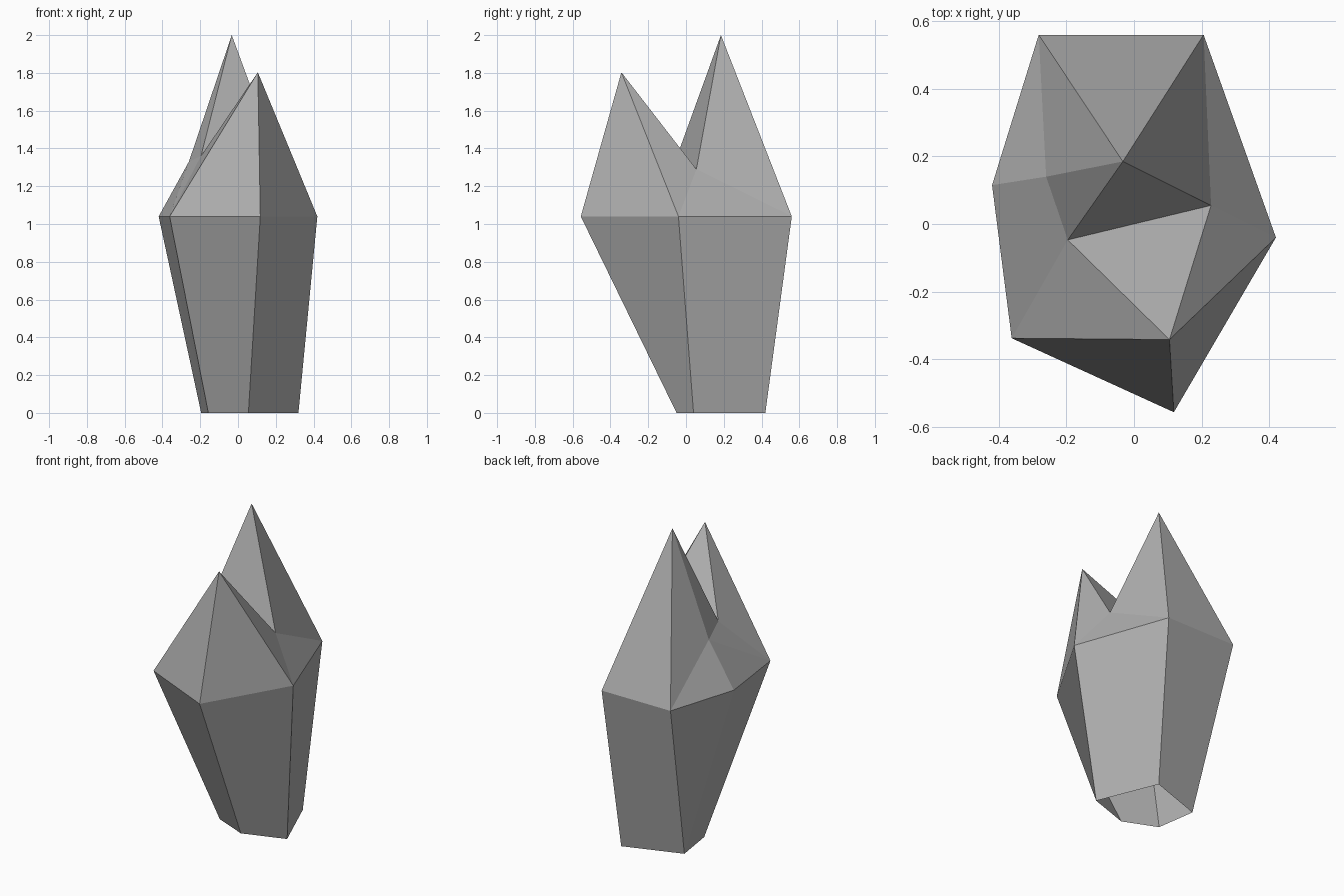
import bpy, bmesh

if "Cube" in bpy.data.objects:
    bpy.data.objects.remove(bpy.data.objects["Cube"])

bm = bmesh.new()


def ring(points, z):
    return [bm.verts.new((x, y, z)) for x, y in points]


# Waist outline (widest level) and the smaller open base, both counter-clockwise from back left
back_left, left, front_left, front, right, back_right = waist = ring(
    [(-0.282, 0.56), (-0.42, 0.115), (-0.362, -0.338), (0.118, -0.557), (0.42, -0.04), (0.206, 0.56)], 1.04)
b_back_left, b_left, b_front, b_right, b_back = ring(
    [(-0.195, 0.295), (-0.157, 0.04), (0.055, -0.05), (0.32, 0.04), (0.165, 0.42)], 0)

# Tall and short tips, and the notch points between them
tall = bm.verts.new((-0.033, 0.185, 2.0))
short = bm.verts.new((0.105, -0.342, 1.803))
notch_right = bm.verts.new((0.228, 0.055, 1.29))
notch_left = bm.verts.new((-0.196, -0.047, 1.36))
shoulder = bm.verts.new((-0.26, 0.14, 1.33))


def fan(tip, chain):
    """Triangles from one tip to each pair of neighbours in a chain."""
    for a, b in zip(chain, chain[1:]):
        bm.faces.new((tip, a, b))


# Tapered lower walls; the left corner narrows to the base's left points
upper = [front_left, front, right, back_right, back_left]
lower = [b_left, b_front, b_right, b_back, b_back_left]
for i in range(4):
    bm.faces.new((upper[i], lower[i], lower[i + 1], upper[i + 1]))
fan(left, [back_left, b_back_left, b_left, front_left])

# Tall tip facets, then short tip facets
fan(tall, [back_left, shoulder, notch_left, notch_right, back_right, back_left])
fan(short, [notch_right, notch_left, front_left, front, right, notch_right])

# Shoulder facets joining the tips to the waist
fan(shoulder, [back_left, left, front_left, notch_left])
bm.faces.new((notch_right, right, back_right))

bmesh.ops.recalc_face_normals(bm, faces=bm.faces)
# The shell is open underneath, so make sure the facets point outward
bm.normal_update()
probe = next(f for f in front.link_faces if b_front in f.verts)
if probe.normal.y > 0:
    bmesh.ops.reverse_faces(bm, faces=bm.faces)

mesh = bpy.data.meshes.new("twin_tip_crystal")
bm.to_mesh(mesh)
bm.free()

# Dark grey stone
stone = bpy.data.materials.new("dark_stone")
stone.diffuse_color = (0.44, 0.44, 0.44, 1)
stone.use_nodes = True
stone.node_tree.nodes["Principled BSDF"].inputs["Base Color"].default_value = stone.diffuse_color
mesh.materials.append(stone)
bpy.context.collection.objects.link(bpy.data.objects.new("twin_tip_crystal", mesh))
